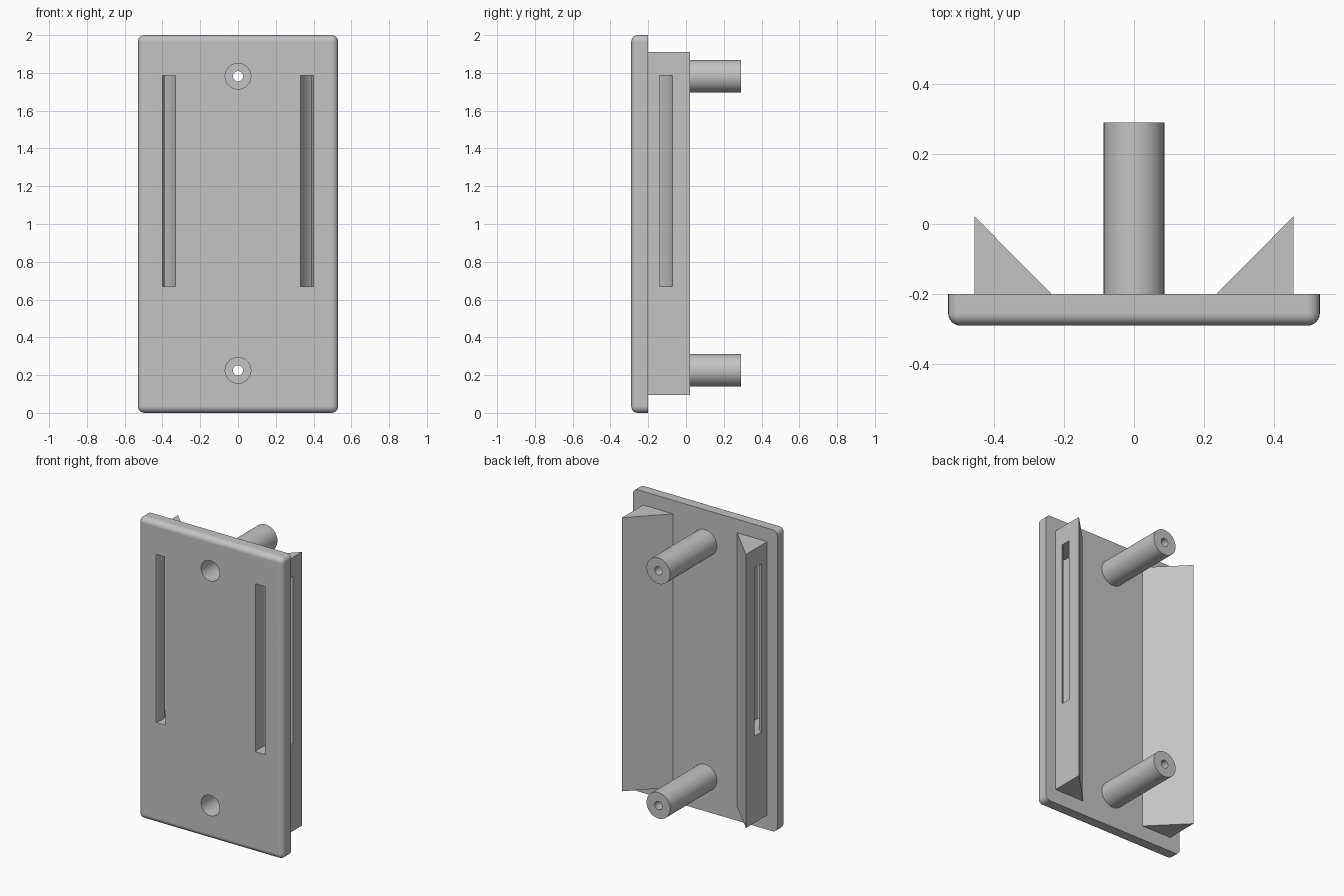
import bpy, bmesh, math
from mathutils import Matrix, Vector

cube = bpy.data.objects.get("Cube")
if cube:
    bpy.data.objects.remove(cube, do_unlink=True)

grey = bpy.data.materials.new("light_grey")
grey.use_nodes = True
colour = (0.55, 0.55, 0.55, 1)
grey.diffuse_color = colour
grey.node_tree.nodes["Principled BSDF"].inputs["Base Color"].default_value = colour

FRONT, BACK = -0.29, -0.2      # plate faces
POST_Z = (0.225, 1.782)


def finish(name, bm):
    bmesh.ops.recalc_face_normals(bm, faces=bm.faces)
    mesh = bpy.data.meshes.new(name)
    bm.to_mesh(mesh)
    bm.free()
    obj = bpy.data.objects.new(name, mesh)
    bpy.context.collection.objects.link(obj)
    return obj


def prism(name, points, z0, z1):
    """Extrude an xy outline upwards."""
    bm = bmesh.new()
    face = bm.faces.new([bm.verts.new((x, y, z0)) for x, y in points])
    ext = bmesh.ops.extrude_face_region(bm, geom=[face])
    verts = [v for v in ext["geom"] if isinstance(v, bmesh.types.BMVert)]
    bmesh.ops.translate(bm, verts=verts, vec=(0, 0, z1 - z0))
    return finish(name, bm)


def rod(name, radius, y0, y1, z):
    """Cylinder running front to back."""
    bm = bmesh.new()
    place = Matrix.Translation((0, (y0 + y1) / 2, z)) @ Matrix.Rotation(math.pi / 2, 4, "X")
    bmesh.ops.create_cone(bm, cap_ends=True, segments=48, radius1=radius,
                          radius2=radius, depth=y1 - y0, matrix=place)
    return finish(name, bm)


def apply_mod(obj, mod):
    bpy.ops.object.select_all(action="DESELECT")
    bpy.context.view_layer.objects.active = obj
    obj.select_set(True)
    bpy.ops.object.modifier_apply(modifier=mod.name)


def cut(obj, cutter):
    mod = obj.modifiers.new("cut", "BOOLEAN")
    mod.operation = "DIFFERENCE"
    mod.solver = "EXACT"
    mod.object = cutter
    apply_mod(obj, mod)


# Face plate: rounded corners and front rim, sharp back rim
bm = bmesh.new()
bmesh.ops.create_cube(bm, size=1)
bmesh.ops.scale(bm, verts=bm.verts, vec=(1.06, BACK - FRONT, 2))
bmesh.ops.translate(bm, verts=bm.verts, vec=(0, (FRONT + BACK) / 2, 1))
rim = [e for e in bm.edges if not all(v.co.y > BACK - 0.01 for v in e.verts)]
bmesh.ops.bevel(bm, geom=rim, offset=0.035, segments=6, profile=0.5, affect="EDGES")
plate = finish("face_plate", bm)
parts = [plate]
cutters = []

# Triangular side rails with curved strap channels
centre, outer, inner = Vector((0.503, -0.243)), 0.179, 0.113
for side, label in ((1, "left"), (-1, "right")):
    rail = prism(label + "_rail",
                 [(side * 0.235, BACK), (side * 0.455, BACK), (side * 0.455, 0.022)],
                 0.095, 1.91)
    angles = [math.radians(80 + 130 * i / 24) for i in range(25)]
    arc = [(outer, a) for a in angles] + [(inner, a) for a in reversed(angles)]
    outline = [(side * (centre.x + r * math.cos(a)), centre.y + r * math.sin(a))
               for r, a in arc]
    channel = prism(label + "_channel_cutter", outline, 0.67, 1.785)
    cut(rail, channel)
    cut(plate, channel)
    parts.append(rail)
    cutters.append(channel)

# Hollow mounting posts with a wide bore in front and a small screw hole behind
for z, label in zip(POST_Z, ("lower", "upper")):
    post = rod(label + "_post", 0.0865, BACK, 0.29, z)
    bore = rod(label + "_bore_cutter", 0.068, -0.4, 0.19, z)
    hole = rod(label + "_hole_cutter", 0.027, 0.1, 0.4, z)
    cut(plate, bore)
    cut(post, bore)
    cut(post, hole)
    parts.append(post)
    cutters += [bore, hole]

for cutter in cutters:
    bpy.data.objects.remove(cutter, do_unlink=True)

# Colour and shading
for obj in parts:
    obj.data.materials.clear()
    obj.data.materials.append(grey)
    bpy.ops.object.select_all(action="DESELECT")
    bpy.context.view_layer.objects.active = obj
    obj.select_set(True)
    bpy.ops.object.shade_smooth_by_angle(angle=math.radians(30))
    normals = obj.modifiers.new("normals", "WEIGHTED_NORMAL")
    normals.keep_sharp = True
